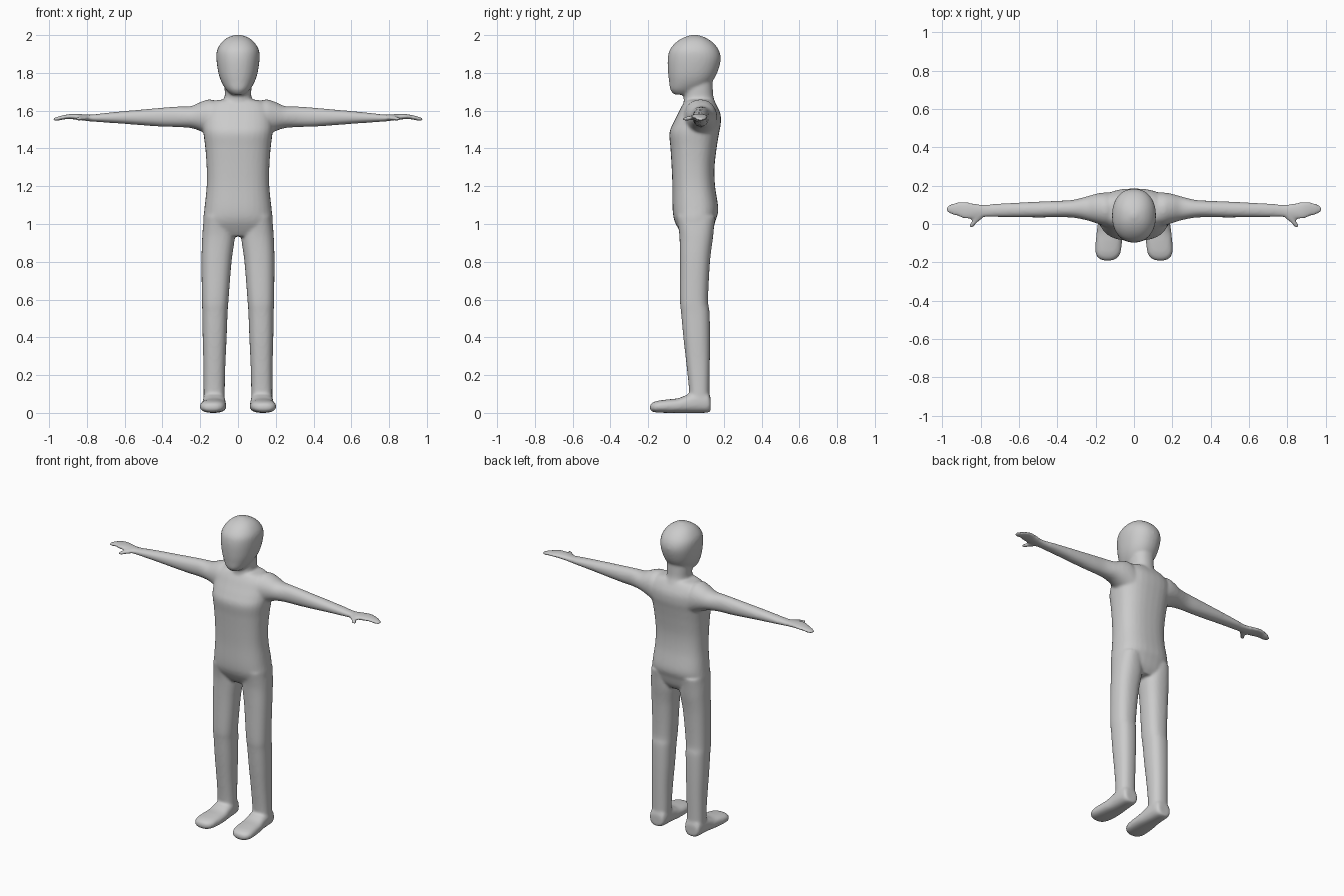
import bpy, bmesh, math
from mathutils import Vector

SIDES, STEPS = 32, 5
bm = bmesh.new()


def spline(a, b, c, d, t):
    """Catmull-Rom between b and c for whole ring tuples."""
    return [0.5 * (2 * q + (r - p) * t + (2 * p - 5 * q + 4 * r - s) * t * t
                   + (3 * q - p - 3 * r + s) * t ** 3)
            for p, q, r, s in zip(a, b, c, d)]


def loft(axis, rings, power=2.2, mirror=False):
    """Closed tube; each ring = (position on axis, u min, u max, v min, v max)."""
    fine = []
    for i in range(len(rings) - 1):
        a, d = rings[max(i - 1, 0)], rings[min(i + 2, len(rings) - 1)]
        fine += [spline(a, rings[i], rings[i + 1], d, k / STEPS) for k in range(STEPS)]
    fine.append(rings[-1])
    for sign in ((1, -1) if mirror else (1,)):
        loops = []
        for t, u0, u1, v0, v1 in fine:
            loop = []
            for k in range(SIDES):
                c, s = math.cos(math.tau * k / SIDES), math.sin(math.tau * k / SIDES)
                u = (u0 + u1) / 2 + (u1 - u0) / 2 * math.copysign(abs(c) ** (2 / power), c)
                v = (v0 + v1) / 2 + (v1 - v0) / 2 * math.copysign(abs(s) ** (2 / power), s)
                p = {'x': (t, u, v), 'y': (u, t, v), 'z': (u, v, t)}[axis]
                loop.append(bm.verts.new(Vector((p[0] * sign, p[1], p[2]))))
            loops.append(loop)
        for l0, l1 in zip(loops, loops[1:]):
            for k in range(SIDES):
                n = (k + 1) % SIDES
                bm.faces.new((l0[k], l0[n], l1[n], l1[k]))
        bm.faces.new(loops[0])
        bm.faces.new(loops[-1])


def centred(rows):
    return [(z, -w, w, y0, y1) for z, w, y0, y1 in rows]


# Head
loft('z', centred([
    (1.685, .035, -.062, .05), (1.71, .062, -.083, .09), (1.75, .087, -.089, .135),
    (1.80, .104, -.095, .165), (1.87, .114, -.097, .184), (1.92, .111, -.087, .174),
    (1.96, .088, -.055, .143), (1.987, .055, -.013, .102), (2.002, .012, .033, .057)]))

# Neck
loft('z', centred([
    (1.56, .10, -.01, .17), (1.63, .085, -.012, .16), (1.67, .071, -.012, .146),
    (1.72, .071, -.01, .142), (1.80, .07, 0, .14)]))

# Torso
loft('z', centred([
    (.935, .09, -.015, .12), (.97, .172, -.038, .142), (1.02, .184, -.062, .157),
    (1.08, .178, -.071, .171), (1.2, .166, -.072, .154), (1.3, .166, -.076, .151),
    (1.4, .173, -.082, .162), (1.48, .183, -.088, .175), (1.53, .186, -.070, .184),
    (1.58, .182, -.045, .183), (1.62, .17, -.025, .167), (1.65, .13, -.005, .147),
    (1.66, .07, .01, .13)]), 2.5)

# Arms and flat mitten hands
loft('x', [
    (.10, -.02, .165, 1.43, 1.645), (.15, -.012, .165, 1.465, 1.66),
    (.20, .005, .157, 1.492, 1.645), (.25, .02, .143, 1.508, 1.624),
    (.32, .033, .126, 1.513, 1.622), (.40, .035, .121, 1.515, 1.616),
    (.50, .034, .117, 1.522, 1.607), (.60, .035, .112, 1.530, 1.598),
    (.70, .036, .107, 1.537, 1.588), (.78, .036, .102, 1.543, 1.579),
    (.83, .027, .107, 1.549, 1.582), (.88, .026, .116, 1.555, 1.583),
    (.92, .040, .115, 1.554, 1.577), (.955, .050, .106, 1.546, 1.568),
    (.978, .065, .088, 1.545, 1.560)], 2.1, True)

# Thumbs
loft('y', [
    (.055, .775, .85, 1.552, 1.577), (.03, .79, .845, 1.549, 1.575),
    (.01, .815, .85, 1.546, 1.571), (-.005, .828, .862, 1.545, 1.567),
    (-.016, .838, .860, 1.548, 1.563)], 2, True)

# Legs
loft('z', [
    (1.04, .03, .180, -.05, .155), (.98, .022, .186, -.04, .148),
    (.92, .018, .190, -.034, .142), (.8, .034, .193, -.032, .127),
    (.6, .050, .191, -.032, .117), (.53, .055, .189, -.026, .125),
    (.4, .060, .187, -.014, .127), (.25, .067, .183, .003, .126),
    (.12, .070, .182, .016, .124), (.03, .072, .182, .015, .125)], 2.4, True)

# Feet
loft('y', [
    (.131, .09, .165, .01, .075), (.115, .074, .180, .001, .11),
    (.06, .068, .185, 0, .115), (.01, .065, .188, 0, .098),
    (-.04, .062, .195, 0, .078), (-.10, .063, .201, 0, .071),
    (-.15, .070, .201, .002, .064), (-.178, .088, .186, .006, .054),
    (-.191, .115, .160, .016, .042)], 2.5, True)

# Fuse all parts into one smooth skin
bmesh.ops.recalc_face_normals(bm, faces=bm.faces)
mesh = bpy.data.meshes.new("body")
bm.to_mesh(mesh)
bm.free()
body = bpy.data.objects.new("body", mesh)
bpy.context.collection.objects.link(body)
remesh = body.modifiers.new("fuse", 'REMESH')
remesh.mode = 'VOXEL'
remesh.voxel_size = .008
remesh.use_smooth_shade = True
smooth = body.modifiers.new("soften", 'SMOOTH')
smooth.factor = .5
smooth.iterations = 8
